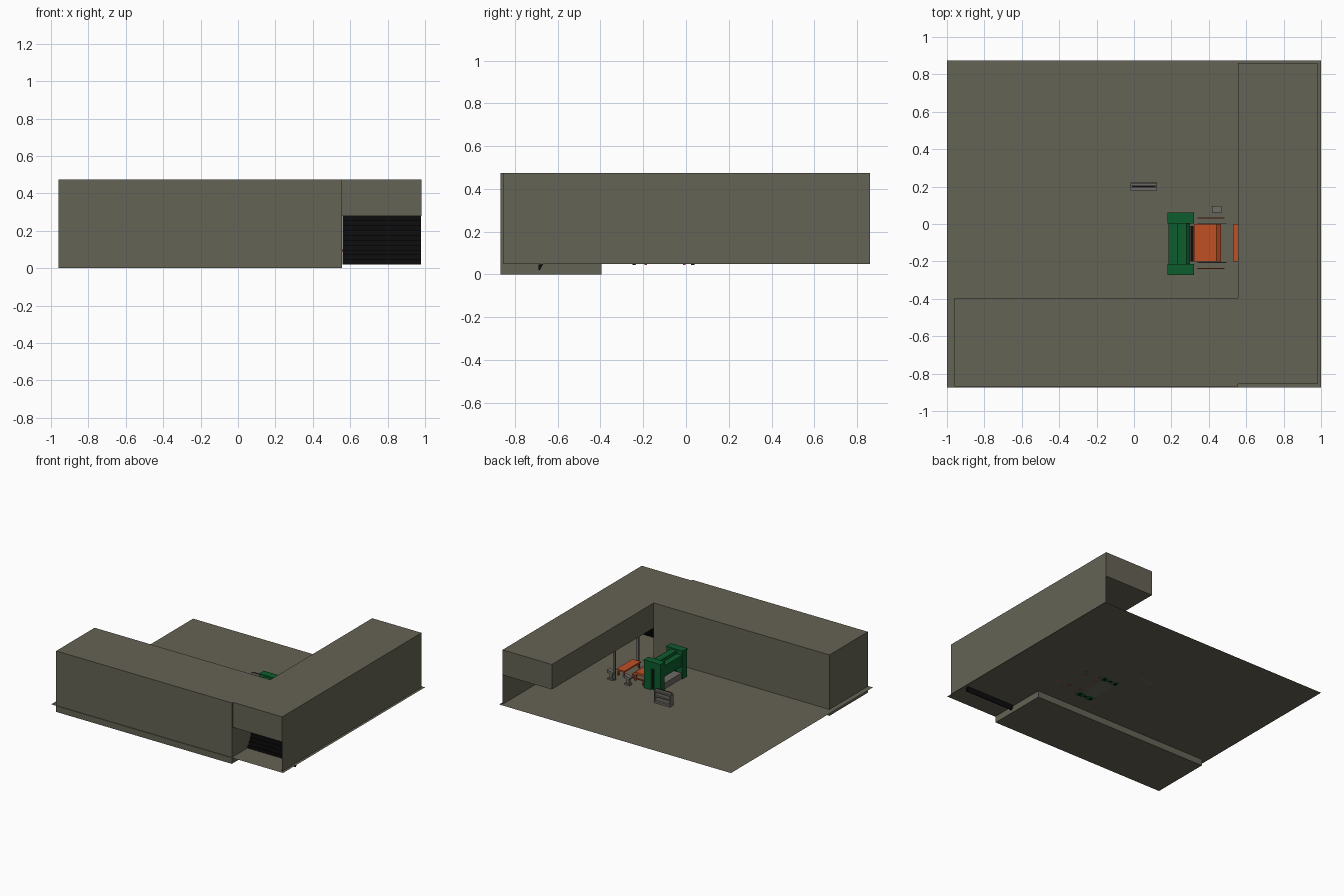
import bpy, bmesh, math
from mathutils import Vector

if "Cube" in bpy.data.objects:
    bpy.data.objects.remove(bpy.data.objects["Cube"], do_unlink=True)


def material(name, r, g, b):
    m = bpy.data.materials.new(name)
    m.use_nodes = True
    m.diffuse_color = (r, g, b, 1)
    m.node_tree.nodes["Principled BSDF"].inputs["Base Color"].default_value = (r, g, b, 1)
    return m


OLIVE = material("olive grey", 0.13, 0.125, 0.091)
GREY = material("machine grey", 0.15, 0.145, 0.125)
GREEN = material("machine green", 0.004, 0.107, 0.026)
ORANGE = material("machine orange", 0.53, 0.08, 0.018)
BLACK = material("black", 0.004, 0.004, 0.004)

FLOOR = 0.05


def finish(name, bm, mat):
    bmesh.ops.recalc_face_normals(bm, faces=bm.faces)
    me = bpy.data.meshes.new(name)
    bm.to_mesh(me)
    bm.free()
    me.materials.append(mat)
    ob = bpy.data.objects.new(name, me)
    bpy.context.collection.objects.link(ob)
    return ob


def box(name, x, y, z, mat):
    """Box given by its (low, high) range on each axis."""
    bm = bmesh.new()
    bmesh.ops.create_cube(bm, size=1)
    for v in bm.verts:
        v.co = Vector([r[0] if c < 0 else r[1] for c, r in zip(v.co, (x, y, z))])
    return finish(name, bm, mat)


def quad(name, points, mat):
    bm = bmesh.new()
    bm.faces.new([bm.verts.new(p) for p in points])
    return finish(name, bm, mat)


def extrude(name, profile, axis, low, high, mat):
    """Closed profile pushed along x (profile is y, z) or y (profile is x, z)."""
    bm = bmesh.new()
    place = (lambda a, b: (low, a, b)) if axis == "x" else (lambda a, b: (a, low, b))
    face = bm.faces.new([bm.verts.new(place(a, b)) for a, b in profile])
    new = bmesh.ops.extrude_face_region(bm, geom=[face])["geom"]
    step = Vector((high - low, 0, 0)) if axis == "x" else Vector((0, high - low, 0))
    bmesh.ops.translate(bm, vec=step, verts=[v for v in new if isinstance(v, bmesh.types.BMVert)])
    return finish(name, bm, mat)


def roller(name, x, y, z, radius, mat):
    """Cylinder lying along y."""
    bm = bmesh.new()
    bmesh.ops.create_cone(bm, cap_ends=True, segments=12, radius1=radius, radius2=radius, depth=y[1] - y[0])
    for v in bm.verts:
        c = v.co.copy()
        v.co = (x + c.x, (y[0] + y[1]) / 2 + c.z, z + c.y)
    return finish(name, bm, mat)


# Building: floor sheet, front block, raised side block with outer wall
quad("floor", [(-1, -0.873, FLOOR), (1, -0.873, FLOOR), (1, 0.875, FLOOR), (-1, 0.875, FLOOR)], OLIVE)
box("front_block", (-0.96, 0.555), (-0.868, -0.395), (0, 0.475), OLIVE)
box("upper_side_block", (0.555, 0.98), (-0.855, 0.86), (0.28, 0.475), OLIVE)
quad("outer_wall", [(0.98, -0.855, FLOOR), (0.98, 0.86, FLOOR), (0.98, 0.86, 0.28), (0.98, -0.855, 0.28)], OLIVE)
for i, y in enumerate((0.07, -0.22)):
    box(f"support_post_{i}", (0.56, 0.575), (y - 0.007, y + 0.007), (FLOOR, 0.28), GREY)

# Staircase: stepped top edge over a sloping underside
steps, y0, y1, z0, z1 = 10, -0.69, -0.56, 0.02, 0.28
dy, dz = (y1 - y0) / steps, (z1 - z0) / steps
profile = [(y0, z0)]
for i in range(steps):
    profile += [(y0 + i * dy, z0 + (i + 1) * dz), (y0 + (i + 1) * dy, z0 + (i + 1) * dz)]
profile += [(y1, z1 - dz), (y0 + dy * 0.5, z0)]
extrude("staircase", profile, "x", 0.558, 0.979, BLACK)

# Green press: slotted side frames, stepped beam, bed and tool bar
for side, (a, b) in {"left": (0.005, 0.06), "right": (-0.27, -0.215)}.items():
    extrude(f"press_frame_{side}",
            [(0.18, FLOOR), (0.235, FLOOR), (0.235, 0.215), (0.26, 0.215), (0.26, FLOOR),
             (0.32, FLOOR), (0.32, 0.255), (0.18, 0.255)], "y", a, b, GREEN)
    box(f"press_cap_{side}", (0.178, 0.322), (a - 0.002, b + 0.002), (0.255, 0.27), GREEN)
    box(f"press_slot_panel_{side}", (0.236, 0.259), (a + 0.015, b - 0.015), (FLOOR, 0.214), BLACK)
    for x in (0.20, 0.30):
        mid = (a + b) / 2
        box(f"press_foot_{side}", (x - 0.008, x + 0.008), (mid - 0.008, mid + 0.008), (0.044, FLOOR), BLACK)
inner = (-0.215, 0.005)
extrude("press_beam",
        [(0.185, 0.15), (0.30, 0.15), (0.30, 0.245), (0.28, 0.26), (0.23, 0.26), (0.23, 0.235), (0.185, 0.235)],
        "y", *inner, GREEN)
box("press_tool", (0.235, 0.265), inner, (0.125, 0.15), GREY)
box("press_bed", (0.19, 0.30), inner, (FLOOR, 0.095), GREY)
box("press_drive_strip", (0.302, 0.318), (-0.20, -0.01), (0.10, 0.18), BLACK)

# Orange feed table with rollers, legs and side rails
extrude("feed_table", [(0.32, 0.10), (0.44, 0.10), (0.465, 0.085), (0.465, 0.10), (0.44, 0.118), (0.32, 0.118)],
        "y", -0.20, 0.0, ORANGE)
for y in (-0.195, -0.015):
    for x in (0.335, 0.435):
        box("feed_table_leg", (x, x + 0.012), (y, y + 0.012), (0.045, 0.10), ORANGE)
    box("feed_table_stretcher", (0.335, 0.447), (y, y + 0.01), (0.062, 0.072), ORANGE)
for y in (0.033, -0.237):
    box("guard_rail", (0.34, 0.485), (y - 0.003, y + 0.003), (0.085, 0.092), ORANGE)
    for x in (0.345, 0.475):
        box("guard_rail_post", (x - 0.003, x + 0.003), (y - 0.003, y + 0.003), (0.045, 0.085), ORANGE)
for y in (0.004, -0.206):
    box("table_side_bar", (0.34, 0.495), (y - 0.002, y + 0.002), (0.07, 0.076), GREY)
roller("feed_roller", 0.455, (-0.20, 0.0), 0.075, 0.010, ORANGE)

# Second feed stand, reaching under the raised block
box("rear_feed_table", (0.53, 0.60), (-0.20, 0.0), (0.09, 0.10), ORANGE)
for y in (-0.195, -0.015):
    for x in (0.535, 0.585):
        box("rear_feed_leg", (x, x + 0.01), (y, y + 0.01), (FLOOR, 0.09), ORANGE)

# Control pedestals
for i, (x, y) in enumerate(((0.443, 0.078), (0.59, 0.075))):
    box(f"pedestal_base_{i}", (x - 0.022, x + 0.022), (y - 0.016, y + 0.016), (FLOOR, 0.062), GREY)
    box(f"pedestal_column_{i}", (x - 0.012, x + 0.012), (y - 0.010, y + 0.010), (0.062, 0.10), GREY)
    extrude(f"pedestal_desk_{i}", [(x - 0.026, 0.10), (x + 0.026, 0.10), (x + 0.026, 0.125), (x - 0.026, 0.112)],
            "y", y - 0.017, y + 0.017, GREY)

# Tool rack: two-sided shelves on a thin upright panel
rack_x = (-0.018, 0.122)
box("rack_base", rack_x, (0.178, 0.222), (FLOOR, 0.065), GREY)
box("rack_panel", rack_x, (0.195, 0.205), (0.065, 0.155), GREY)
box("rack_slot", (-0.012, 0.116), (0.197, 0.203), (0.155, 0.157), BLACK)
for z in (0.095, 0.13):
    box("rack_shelf", rack_x, (0.18, 0.22), (z, z + 0.008), GREY)
for x in (-0.018, 0.116):
    box("rack_end", (x, x + 0.006), (0.18, 0.22), (0.065, 0.138), GREY)
